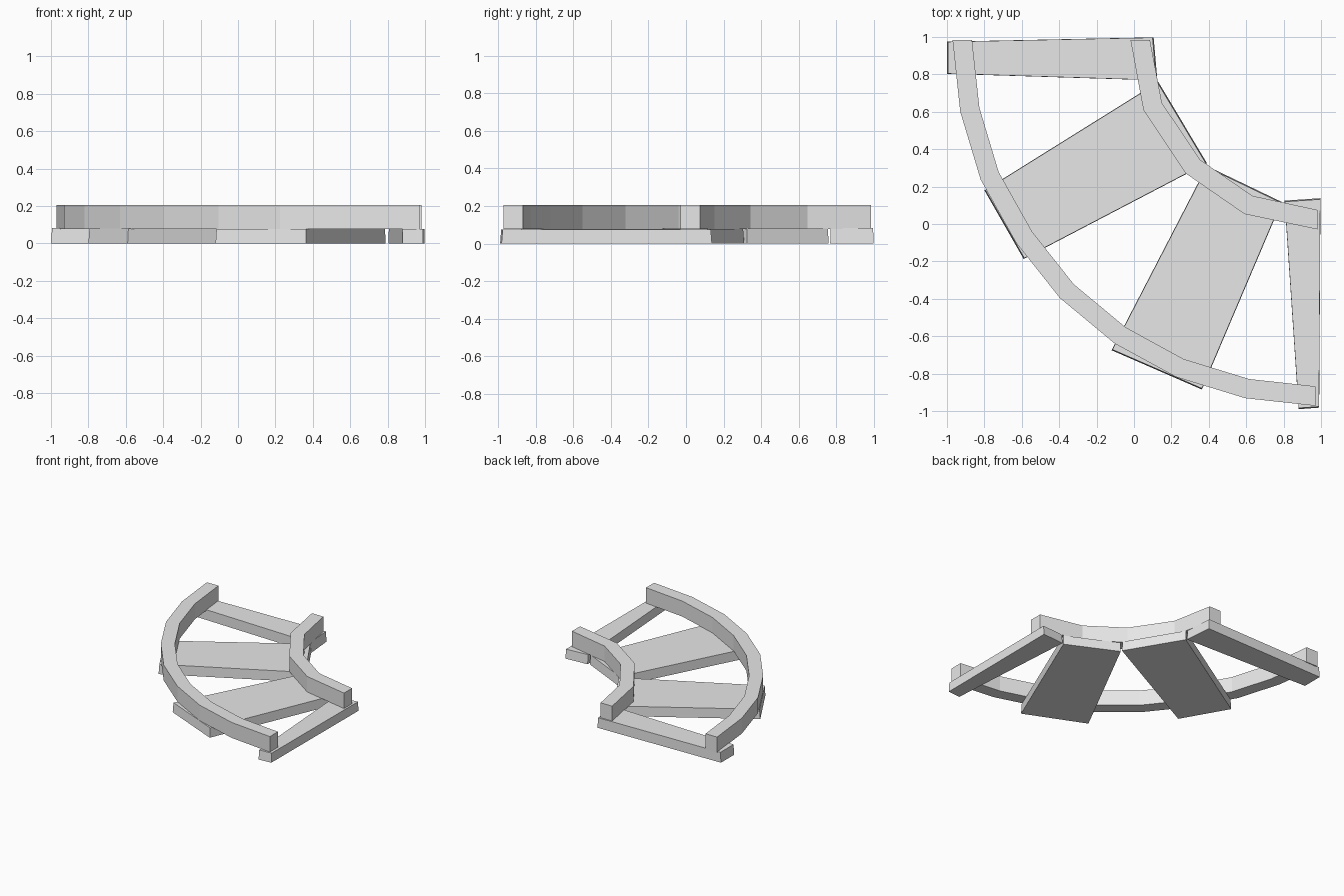
import bpy
import bmesh
from mathutils import Vector

cube = bpy.data.objects.get("Cube")
if cube:
    bpy.data.objects.remove(cube, do_unlink=True)

grey = bpy.data.materials.new("light grey")
grey.use_nodes = True
grey.diffuse_color = (0.8, 0.8, 0.8, 1)
grey.node_tree.nodes["Principled BSDF"].inputs["Base Color"].default_value = (0.8, 0.8, 0.8, 1)


def make_object(name, bm):
    bmesh.ops.recalc_face_normals(bm, faces=bm.faces)
    mesh = bpy.data.meshes.new(name)
    bm.to_mesh(mesh)
    bm.free()
    mesh.materials.append(grey)
    obj = bpy.data.objects.new(name, mesh)
    bpy.context.collection.objects.link(obj)


def loft(name, rings):
    """Join four-sided rings into a closed solid with flat end caps."""
    bm = bmesh.new()
    loops = [[bm.verts.new(p) for p in ring] for ring in rings]
    for a, b in zip(loops, loops[1:]):
        for i in range(4):
            j = (i + 1) % 4
            bm.faces.new((a[i], a[j], b[j], b[i]))
    bm.faces.new(loops[0])
    bm.faces.new(loops[-1])
    make_object(name, bm)


def rail(name, path, width=0.104, low=0.078, high=0.205):
    """Sweep a rectangle along a bent path, mitred at each bend."""
    pts = [Vector(p) for p in path]
    dirs = [(b - a).normalized() for a, b in zip(pts, pts[1:])]
    rings = []
    for i, p in enumerate(pts):
        # The ends are cut square to the axes
        if i == 0:
            side = Vector((1, 0))
        elif i == len(pts) - 1:
            side = Vector((0, 1))
        else:
            t = (dirs[i - 1] + dirs[i]).normalized()
            side = Vector((-t.y, t.x)) / t.dot(dirs[i])
        l, r = p + side * width / 2, p - side * width / 2
        rings.append([(l.x, l.y, low), (r.x, r.y, low), (r.x, r.y, high), (l.x, l.y, high)])
    loft(name, rings)


def plank(name, corners, height, flare=0.006):
    """Tapered sleeper whose foot is slightly wider than its top."""
    pts = [Vector(c) for c in corners]
    centre = sum(pts, Vector((0, 0))) / 4
    top = [p - (p - centre).normalized() * flare for p in pts]
    loft(name, [[(p.x, p.y, 0) for p in pts], [(p.x, p.y, height) for p in top]])


# Sleepers fanned around the bend
plank("back_sleeper", [(-1, 0.975), (0.105, 0.998), (0.125, 0.768), (-1, 0.803)], 0.083)
plank("left_middle_sleeper", [(-0.8, 0.18), (0.13, 0.76), (0.39, 0.325), (-0.59, -0.187)], 0.08)
plank("front_middle_sleeper", [(-0.12, -0.675), (0.39, 0.31), (0.79, 0.118), (0.363, -0.885)], 0.078)
plank("side_sleeper", [(0.88, -0.99), (0.805, 0.125), (0.997, 0.138), (0.99, -0.982)], 0.076)

# Curved rails
rail("outer_rail", [(-0.918, 0.983), (-0.878, 0.612), (-0.772, 0.258), (-0.588, -0.07),
                    (-0.36, -0.358), (-0.075, -0.595), (0.245, -0.77), (0.605, -0.88),
                    (0.97, -0.92)])
rail("inner_rail", [(0.033, 0.985), (0.1, 0.628), (0.315, 0.307), (0.612, 0.102),
                    (0.982, 0.023)])
